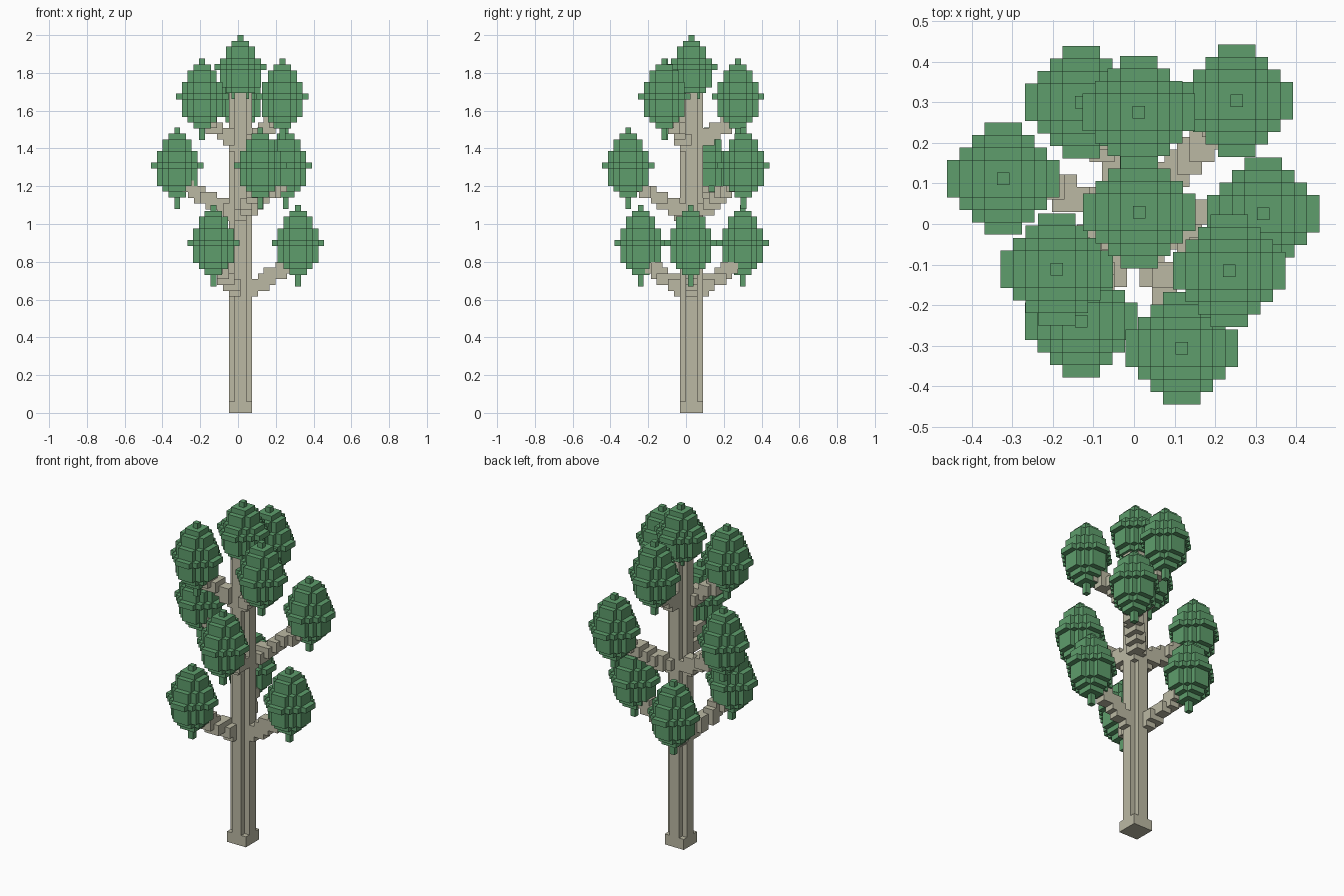
import bpy, bmesh, math

if "Cube" in bpy.data.objects:
    bpy.data.objects.remove(bpy.data.objects["Cube"])

V = 2 / 65                      # edge length of one block
TRUNK = (0.013, 0.029)          # trunk axis


def material(name, rgb):
    m = bpy.data.materials.new(name)
    m.diffuse_color = (*rgb, 1)
    m.use_nodes = True
    bsdf = m.node_tree.nodes["Principled BSDF"]
    bsdf.inputs["Base Color"].default_value = (*rgb, 1)
    bsdf.inputs["Roughness"].default_value = 0.9
    return m


BARK = material("pale bark", (0.50, 0.485, 0.37))
LEAF = material("leaf green", (0.112, 0.337, 0.150))


def block_object(name, cells, origin, mat):
    """Mesh of the exposed faces of a set of unit cells; cell 0 starts at origin."""
    bm = bmesh.new()
    verts = {}

    def vert(p):
        if p not in verts:
            verts[p] = bm.verts.new([p[i] * V for i in range(3)])
        return verts[p]

    for c in sorted(cells):
        for axis in range(3):
            for side in (0, 1):
                n = list(c)
                n[axis] += 2 * side - 1
                if tuple(n) in cells:
                    continue
                u, w = (axis + 1) % 3, (axis + 2) % 3
                loop = []
                for du, dw in ((0, 0), (1, 0), (1, 1), (0, 1)):
                    p = list(c)
                    p[axis] += side
                    p[u] += du
                    p[w] += dw
                    loop.append(vert(tuple(p)))
                f = loop if side else loop[::-1]
                if bm.faces.get(f) is None:
                    bm.faces.new(f)
    # merge flat runs of faces into larger panels
    bmesh.ops.dissolve_limit(bm, angle_limit=0.01, verts=bm.verts[:], edges=bm.edges[:])
    me = bpy.data.meshes.new(name)
    bm.to_mesh(me)
    bm.free()
    me.materials.append(mat)
    ob = bpy.data.objects.new(name, me)
    ob.location = origin
    bpy.context.collection.objects.link(ob)
    return ob


# Trunk: cross-shaped column on a square foot
trunk = set()
for k in range(56):
    for i in range(-2, 2):
        for j in range(-2, 2):
            corner = i in (-2, 1) and j in (-2, 1)
            if k < 2 or not corner:
                trunk.add((i, j, k))
block_object("trunk", trunk, (*TRUNK, 0), BARK)

# Half-width of each leaf layer, from bottom to top; layer 7 is the widest
LAYERS = (0, 0, 1, 2, 3, 3, 3, 4, 3, 3, 2, 2, 1, 0)


def leaf_cluster(name, x, y, z, drop=0):
    layers = LAYERS[:8] + LAYERS[8 + drop:]
    cells = set()
    for k, h in enumerate(layers):
        for i in range(-h, h + 1):
            for j in range(-h, h + 1):
                if abs(i) + abs(j) <= h + 1:
                    cells.add((i, j, k - 7))
    block_object(name, cells, (x - V / 2, y - V / 2, z - V / 2), LEAF)


def branch(name, x, y, z0, slope):
    """Stepped limb two blocks thick, rising from the trunk toward (x, y)."""
    dx, dy = x - TRUNK[0], y - TRUNK[1]
    reach = math.hypot(dx, dy)
    cells = set()
    steps = 30
    for s in range(steps + 1):
        r = 0.04 + (reach - 0.09) * s / steps
        a = round(dx / reach * r / V)
        b = round(dy / reach * r / V)
        c = round((z0 + slope * r) / V)
        cells |= {(a + i, b + j, c + k) for i in (-1, 0) for j in (-1, 0) for k in (-1, 0)}
    block_object(name, cells, (*TRUNK, 0), BARK)


# Three tiers of limbs: leaf height, limb start, slope, {place: (x, y)}
TIERS = {
    "lower": (0.90, 0.62, 0.61, {"left": (0.318, 0.025), "front": (-0.13, -0.24),
                                 "back": (-0.13, 0.30)}),
    "middle": (1.31, 1.03, 0.58, {"right": (-0.322, 0.112), "front": (0.118, -0.306),
                                  "back": (0.253, 0.304)}),
    "upper": (1.675, 1.40, 0.70, {"right": (-0.19, -0.112), "left": (0.235, -0.115),
                                  "back": (0.012, 0.275)}),
}
for tier, (z, z0, slope, places) in TIERS.items():
    for place, (x, y) in places.items():
        leaf_cluster(f"{tier}_{place}_leaves", x, y, z)
        branch(f"{tier}_{place}_branch", x, y, z0, slope)

# Crown
leaf_cluster("crown_leaves", *TRUNK, 2 - 5.5 * V, drop=1)
